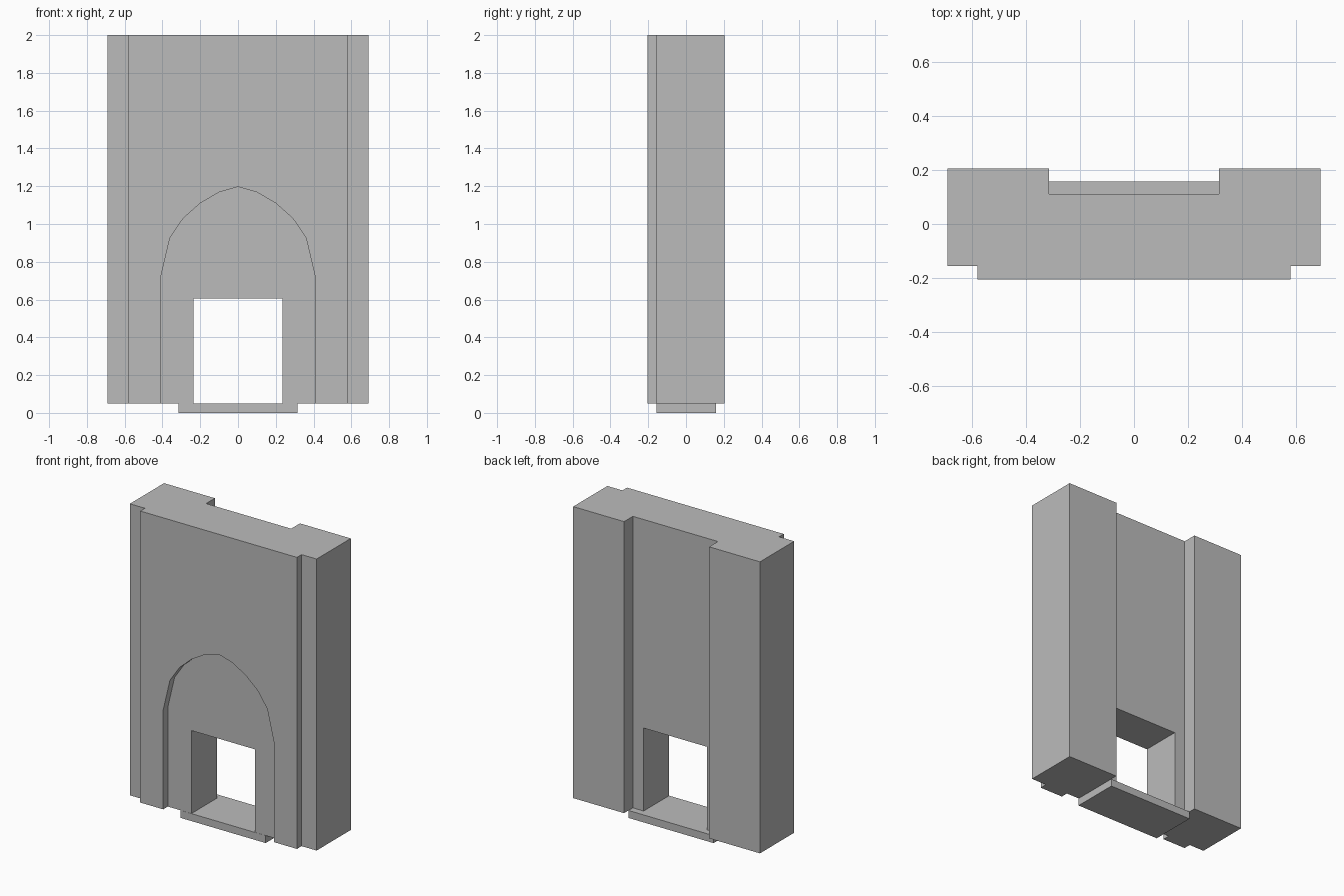
import bpy, bmesh
from mathutils import Vector

if "Cube" in bpy.data.objects:
    bpy.data.objects.remove(bpy.data.objects["Cube"])

stone = bpy.data.materials.new("stone grey")
stone.diffuse_color = (0.5, 0.5, 0.5, 1)
stone.use_nodes = True
stone.node_tree.nodes["Principled BSDF"].inputs["Base Color"].default_value = stone.diffuse_color


def prism(name, points, offset):
    """Extrude a flat 3D outline along an offset vector."""
    bm = bmesh.new()
    face = bm.faces.new([bm.verts.new(p) for p in points])
    out = bmesh.ops.extrude_face_region(bm, geom=[face])
    moved = [g for g in out["geom"] if isinstance(g, bmesh.types.BMVert)]
    bmesh.ops.translate(bm, verts=moved, vec=Vector(offset))
    bmesh.ops.recalc_face_normals(bm, faces=bm.faces)
    mesh = bpy.data.meshes.new(name)
    bm.to_mesh(mesh)
    bm.free()
    obj = bpy.data.objects.new(name, mesh)
    bpy.context.collection.objects.link(obj)
    mesh.materials.append(stone)
    return obj


def mirrored(half):
    """Close a right-hand half outline with its left-hand mirror."""
    return half + [(-x, v) for x, v in reversed(half) if x > 0]


def cut(target, cutter):
    mod = target.modifiers.new(cutter.name, 'BOOLEAN')
    mod.operation = 'DIFFERENCE'
    mod.solver = 'EXACT'
    mod.object = cutter
    cutter.hide_render = True
    cutter.hide_viewport = True


BASE, TOP = 0.05, 2.0

# Wall: plan with a raised front panel and a channel down the back
plan = mirrored([(0.58, -0.205), (0.58, -0.156), (0.691, -0.156),
                 (0.691, 0.205), (0.315, 0.205), (0.315, 0.112)])
wall = prism("wall", [(x, y, BASE) for x, y in plan], (0, 0, TOP - BASE))

# Shallow pointed-arch recess in the front panel
arch = mirrored([(0.41, -0.1), (0.41, 0.715), (0.36, 0.927), (0.29, 1.03),
                 (0.20, 1.11), (0.10, 1.168), (0, 1.197)])
cut(wall, prism("arch_cutter", [(x, -0.3, z) for x, z in arch], (0, 0.144, 0)))

# Square doorway through the wall
door = mirrored([(0.235, -0.1), (0.235, 0.605)])
cut(wall, prism("doorway_cutter", [(x, -0.4, z) for x, z in door], (0, 0.8, 0)))

# Threshold slab under the doorway
slab = mirrored([(0.315, -0.157), (0.315, 0.158)])
prism("threshold", [(x, y, 0) for x, y in slab], (0, 0, BASE))
